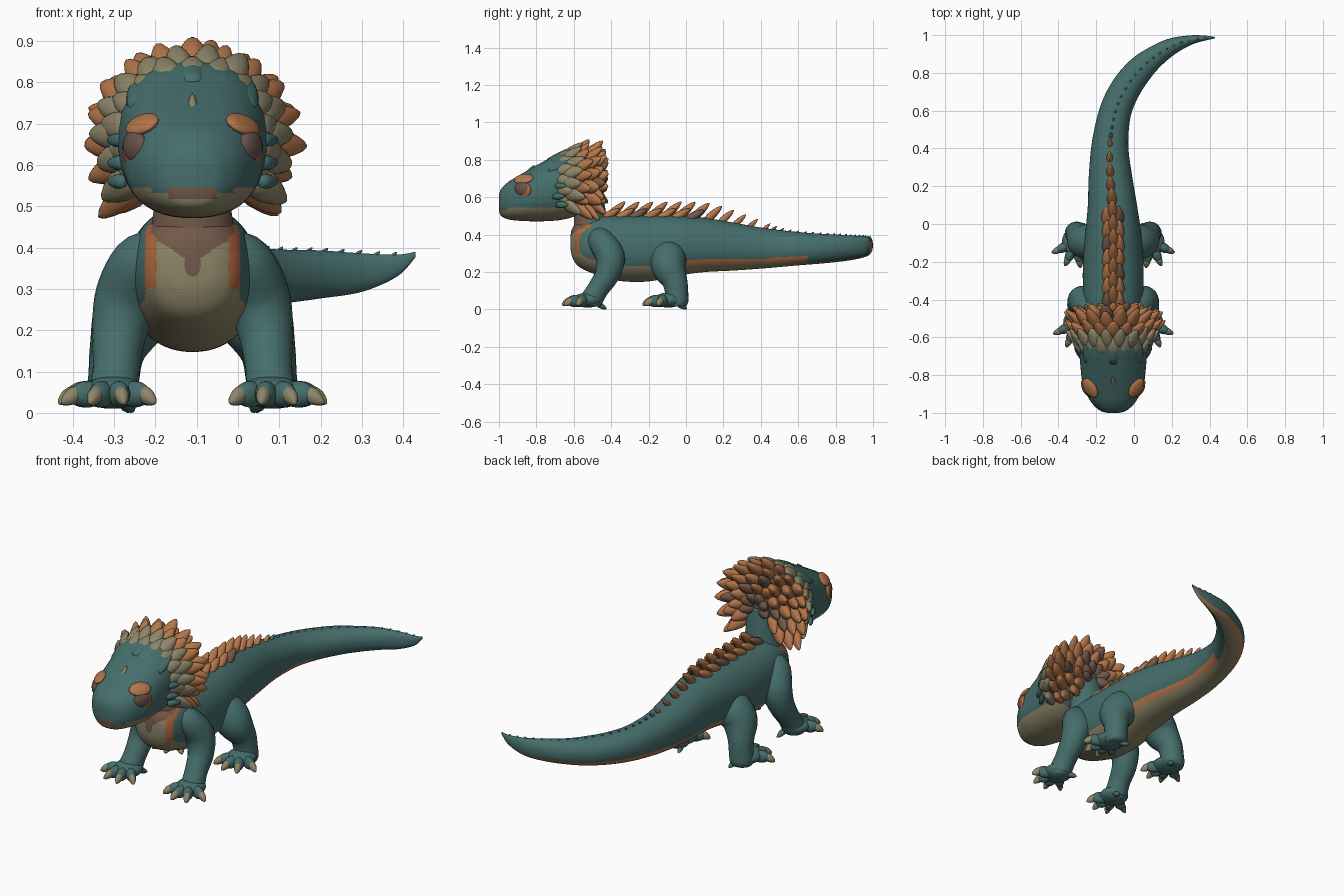
import bpy, bmesh, math, random
from mathutils import Vector, Matrix

if "Cube" in bpy.data.objects:
    bpy.data.objects.remove(bpy.data.objects["Cube"])

random.seed(4)
X0 = -0.11           # symmetry line of the body
COLORS = [("teal_skin", (.06, .155, .148)), ("orange_scale", (.45, .18, .068)),
          ("tan_belly", (.27, .238, .14)), ("brown_throat", (.17, .10, .068)),
          ("rust_stripe", (.42, .13, .045)), ("eye_brown", (.14, .085, .07))]
TEAL, ORANGE, TAN, BROWN, RUST, EYE = range(6)
MATS = []
for name, c in COLORS:
    m = bpy.data.materials.new(name)
    m.diffuse_color = (*c, 1)
    m.use_nodes = True
    m.node_tree.nodes["Principled BSDF"].inputs["Base Color"].default_value = m.diffuse_color
    MATS.append(m)


def finish(bm, name, rule=None):
    bmesh.ops.recalc_face_normals(bm, faces=bm.faces[:])
    for f in bm.faces:
        f.smooth = True
        if rule:
            f.material_index = rule(f.calc_center_median(), f.normal)
    me = bpy.data.meshes.new(name)
    bm.to_mesh(me)
    bm.free()
    for m in MATS:
        me.materials.append(m)
    ob = bpy.data.objects.new(name, me)
    bpy.context.collection.objects.link(ob)
    return ob


def spline(pts, n):
    """Catmull-Rom through tuples of any length, n steps per span."""
    out = []
    for i in range(len(pts) - 1):
        a, b, c, d = (pts[max(i - 1, 0)], pts[i], pts[i + 1], pts[min(i + 2, len(pts) - 1)])
        for k in range(n):
            t = k / n
            out.append([.5 * (2 * q + (r - p) * t + (2 * p - 5 * q + 4 * r - s) * t * t
                              + (3 * q - p - 3 * r + s) * t ** 3) for p, q, r, s in zip(a, b, c, d)])
    return out + [list(pts[-1])]


def loft(bm, rings, mat=TEAL):
    vs = [[bm.verts.new(p) for p in r] for r in rings]
    n = len(vs[0])
    faces = [bm.faces.new((a[i], a[(i + 1) % n], b[(i + 1) % n], b[i]))
             for a, b in zip(vs, vs[1:]) for i in range(n)]
    faces += [bm.faces.new(vs[0][::-1]), bm.faces.new(vs[-1])]
    for f in faces:
        f.material_index = mat


def oval(c, u, v, n=40, e=2.0):
    """Superellipse ring around c with half-axes u and v."""
    pts = []
    for i in range(n):
        a = 2 * math.pi * i / n
        p = [math.copysign(abs(w) ** (2 / e), w) for w in (math.cos(a), math.sin(a))]
        pts.append(c + u * p[0] + v * p[1])
    return pts


def section_loft(bm, secs, steps, n, e):
    """secs: x, y, half width, z bottom, z top; rings turn with the path."""
    s = spline(secs, steps)
    rings = []
    for i, (x, y, w, zb, zt) in enumerate(s):
        p, q = s[max(i - 1, 0)], s[min(i + 1, len(s) - 1)]
        t = Vector((q[0] - p[0], q[1] - p[1], 0)).normalized()
        rings.append(oval(Vector((x, y, (zb + zt) / 2)), Vector((t.y, -t.x, 0)) * max(w, .003),
                          Vector((0, 0, max((zt - zb) / 2, .003))), n, e))
    loft(bm, rings)


def tube(bm, pts, ref, n=24, steps=5):
    s = spline(pts, steps)
    rings = []
    for i, p in enumerate(s):
        t = (Vector(s[min(i + 1, len(s) - 1)][:3]) - Vector(s[max(i - 1, 0)][:3])).normalized()
        u = t.cross(Vector(ref)).normalized()
        rings.append(oval(Vector(p[:3]), u * p[3], t.cross(u) * p[3], n))
    loft(bm, rings)


def spike(bm, base, tip, width, thick, side, mat, n=10):
    """Leaf-shaped scale from base to tip, widest along side."""
    base, tip = Vector(base), Vector(tip)
    d = tip - base
    v = d.cross(Vector(side)).normalized()
    u = v.cross(d).normalized()
    prof = ((0, .8), (.3, 1), (.55, .93), (.78, .66), (.93, .36), (1, .08))
    loft(bm, [oval(base + d * t, u * width * k, v * thick * k, n) for t, k in prof], mat)


def ball(bm, c, r, mat, rot=None):
    M = Matrix.Translation(c) @ (rot or Matrix()) @ Matrix.Diagonal((*r, 1))
    for v in bmesh.ops.create_uvsphere(bm, u_segments=20, v_segments=12, radius=1, matrix=M)["verts"]:
        for f in v.link_faces:
            f.material_index = mat


# Body and curling tail with striped belly
def belly_rule(c, n):
    dx = abs(c.x - X0)
    if c.y < -.5 and n.y < -.1 and dx < .115:
        if c.z > .36 + dx * .7 and dx < .1:
            return BROWN
        return TAN if dx < .088 or c.z < .3 else RUST
    if c.y > .65 and n.y < -.15:
        return TEAL
    if n.z < (-.68 if c.y < .5 else -.8) or (-.5 < c.y < -.05 and n.z < -.42):
        return TAN
    return ORANGE if n.z < -.42 else TEAL


BODY = [(X0, -.618, .02, .33, .39), (X0, -.61, .065, .285, .43), (X0, -.585, .105, .24, .465),
        (X0, -.54, .13, .21, .49), (X0, -.46, .15, .18, .505),
        (X0, -.35, .16, .152, .505), (X0, -.2, .16, .15, .505), (X0, -.05, .148, .18, .505),
        (X0 - .005, .1, .13, .2, .49), (X0 - .015, .25, .115, .208, .465), (-.127, .42, .097, .22, .435),
        (-.10, .59, .085, .235, .415), (-.045, .715, .08, .245, .405), (.03, .815, .072, .255, .40),
        (.11, .885, .058, .265, .395), (.2, .94, .044, .277, .393), (.30, .974, .025, .293, .386),
        (.385, .985, .012, .33, .383), (.43, .986, .003, .377, .39)]
bm = bmesh.new()
section_loft(bm, BODY, 8, 96, 2.15)
finish(bm, "body_and_tail", belly_rule)

# Neck
bm = bmesh.new()
neck = spline([(-.50, .28, .11, .09), (-.505, .38, .11, .094), (-.51, .45, .10, .09),
               (-.515, .53, .09, .085), (-.53, .66, .09, .08)], 8)
loft(bm, [oval(Vector((X0, y, z)), Vector((rx, 0, 0)), Vector((0, ry, 0)), 80) for y, z, rx, ry in neck])
finish(bm, "neck", belly_rule)


# Head with tan lower jaw
def head_rule(c, n):
    dx = abs(c.x - X0)
    if dx < .06 and c.y < -.93 and .518 < c.z < .545:
        return BROWN
    if c.z < (.545 if dx > .1 else .532) and c.y < -.58:
        return TAN
    return BROWN if c.y > -.55 and c.z > .58 else TEAL


HEAD = [(X0, -1.0, .03, .53, .61), (X0, -.988, .07, .50, .645), (X0, -.95, .112, .482, .682),
        (X0, -.9, .142, .475, .713), (X0, -.85, .162, .472, .742), (X0, -.75, .174, .472, .798),
        (X0, -.65, .18, .482, .848), (X0, -.55, .17, .515, .855), (X0, -.48, .13, .56, .80),
        (X0, -.455, .05, .62, .73)]
bm = bmesh.new()
section_loft(bm, HEAD, 6, 72, 2.3)
for z in (.518, .532, .545):
    bmesh.ops.bisect_plane(bm, geom=bm.verts[:] + bm.edges[:] + bm.faces[:], plane_co=(0, 0, z), plane_no=(0, 0, 1))
finish(bm, "head", head_rule)

# Eyes, brows and forehead bumps
for s, label in ((-1, "left"), (1, "right")):
    turn = Matrix.Rotation(-s * math.radians(33), 4, 'Z')
    bm = bmesh.new()
    ball(bm, (X0 + s * .139, -.872, .637), (.018, .052, .044), RUST, turn)
    ball(bm, (X0 + s * .140, -.878, .645), (.0205, .044, .039), EYE, turn)
    finish(bm, label + "_eye")
    bm = bmesh.new()
    tilt = turn @ Matrix.Rotation(s * math.radians(40), 4, 'Y')
    ball(bm, (X0 + s * .122, -.868, .698), (.038, .058, .016), ORANGE, tilt)
    finish(bm, label + "_brow")
bm = bmesh.new()
spike(bm, (X0, -.86, .715), (X0, -.81, .772), .012, .011, (1, 0, 0), TAN)
for dx, y, z in ((0, -.70, .825), (.07, -.70, .81), (.13, -.70, .77)):
    for s in ((-1, 1) if dx else (1,)):
        spike(bm, (X0 + s * dx, y - .04, z - .03), (X0 + s * dx * 1.1, y + .07, z + .03),
              .028, .013, (1, 0, -s * dx * 5), TEAL)
for z, y in ((.66, -.70), (.605, -.71), (.56, -.69)):
    for s in (-1, 1):
        spike(bm, (X0 + s * .165, y, z), (X0 + s * .205, y + .06, z), .018, .014, (0, 0, 1), TEAL)
finish(bm, "forehead_and_cheek_bumps")

# Frill: rings of overlapping scales, front rings tan, rear rings orange
# count, max angle, base radius, tip radius, base y, tip y, half width, half thickness, colour
FRILL = [(13, 122, .16, .222, -.69, -.60, .032, .018, TAN), (14, 128, .165, .248, -.655, -.55, .038, .024, TAN),
         (15, 134, .155, .272, -.605, -.51, .038, .026, ORANGE), (14, 136, .14, .258, -.56, -.455, .038, .026, ORANGE),
         (12, 138, .11, .21, -.52, -.432, .038, .026, ORANGE), (9, 128, .07, .155, -.50, -.425, .036, .026, ORANGE),
         (6, 110, .02, .09, -.48, -.42, .034, .024, BROWN)]
bm = bmesh.new()
for ring, (n, amax, r0, r1, y0, y1, w, th, mat) in enumerate(FRILL):
    for i in range(n):
        a = math.radians(amax * (2 * i / (n - 1) - 1))
        g = random.uniform(.88, 1.12)
        k = r1 * random.uniform(.92, 1.0) * (1.16 if abs(a) > 2.2 else 1.02)
        d = Vector((math.sin(a), 0, math.cos(a) * .9))
        c = Vector((X0, 0, .67))
        spike(bm, c + d * r0 + Vector((0, y0, 0)), c + d * k + Vector((0, y1 + random.uniform(-.012, .012), 0)),
              w * g, th * g, (math.cos(a), 0, -math.sin(a)), BROWN if ring > 3 and i % 4 == 1 else mat)
finish(bm, "frill")

# Back crest, shrinking to teal bumps along the tail
PATH = spline(BODY, 20)
bm = bmesh.new()
last, count = Vector((X0, -.5)), 0
for (x, y, w, zb, zt), q in zip(PATH, PATH[1:]):
    step = .07 if y < .42 else .04
    if y < -.44 or x > .39 or (Vector((x, y)) - last).length < step:
        continue
    last, count = Vector((x, y)), count + 1
    t = Vector((q[0] - x, q[1] - y, 0)).normalized()
    side = Vector((t.y, -t.x, 0))
    big = max(.3, min(1, 1 - (y - .05) * 1.5))
    for off in ((-1, 0, 1) if y < .05 else (0,)):
        h = (.092 if off == 0 else .06) * big
        b = Vector((x, y, zt - .022 - abs(off) * .006)) + side * off * .032 - t * .03 * abs(off)
        col = TEAL if y > .42 else (BROWN if off and (count + off) % 4 == 0 else ORANGE)
        spike(bm, b, b + t * .1 * big + Vector((0, 0, h)), .028 * big, .024 * big, side, col)
finish(bm, "back_crest")

# Legs and clawed feet
LEGS = {"front": ([(.08, -.47, .38, .06), (.125, -.45, .36, .072), (.158, -.405, .28, .078),
                   (.178, -.42, .19, .066), (.184, -.47, .11, .057), (.19, -.505, .05, .06),
                   (.19, -.51, .02, .052)], (.19, -.525)),
        "rear": ([(.07, -.10, .30, .08), (.115, -.095, .275, .094), (.155, -.09, .22, .09),
                  (.182, -.06, .15, .068), (.19, -.05, .09, .062), (.195, -.05, .04, .062),
                  (.195, -.05, .018, .052)], (.197, -.095))}
for kind, (pts, (fx, fy)) in LEGS.items():
    for s, label in ((-1, "left"), (1, "right")):
        bm = bmesh.new()
        tube(bm, [(X0 + s * x, y, z, r) for x, y, z, r in pts], (0, 1, 0))
        ball(bm, (X0 + s * fx, fy, .05), (.075, .08, .04), TEAL)
        for ang in (-46, -10, 25, 66):
            a = math.radians(ang)
            d = Vector((s * math.sin(a), -math.cos(a), 0))
            c = Vector((X0 + s * fx, fy, .045))
            rot = Matrix.Rotation(math.atan2(d.y, d.x), 4, 'Z')
            ball(bm, c + d * .07, (.046, .026, .032), TEAL, rot)
            spike(bm, c + d * .088 + Vector((0, 0, .008)), c + d * .14 + Vector((0, 0, -.022)),
                  .018, .021, (d.y, -d.x, 0), TAN)
        # heel claw
        spike(bm, (X0 + s * (fx - .03), fy + .05, .03), (X0 + s * (fx - .045), fy + .1, .003), .016, .015, (1, 0, 0), TEAL)
        finish(bm, f"{label}_{kind}_leg")
